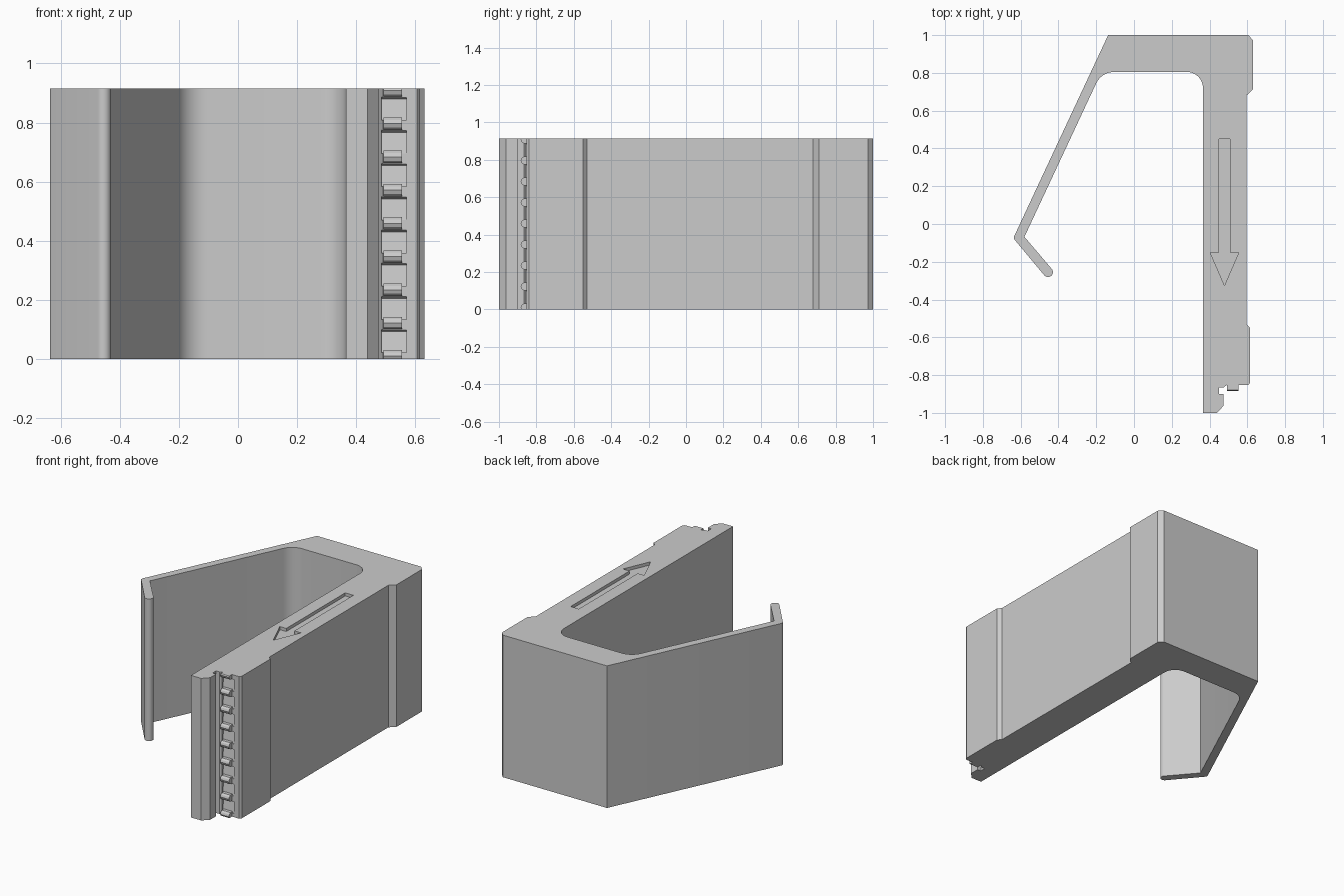
import bpy
import bmesh
import math
from mathutils import Vector

if "Cube" in bpy.data.objects:
    bpy.data.objects.remove(bpy.data.objects["Cube"], do_unlink=True)

HEIGHT = 0.915
PITCH = 0.1123

grey = bpy.data.materials.new("light grey plastic")
grey.use_nodes = True
grey.diffuse_color = (0.6, 0.6, 0.6, 1)
grey.node_tree.nodes["Principled BSDF"].inputs["Base Color"].default_value = (0.6, 0.6, 0.6, 1)


def prism(bm, points, offset):
    """Extrude a flat outline of 3D points along an offset."""
    face = bm.faces.new([bm.verts.new(p) for p in points])
    result = bmesh.ops.extrude_face_region(bm, geom=[face], use_keep_orig=True)
    moved = [v for v in result["geom"] if isinstance(v, bmesh.types.BMVert)]
    bmesh.ops.translate(bm, verts=moved, vec=offset)


def finish(bm, name):
    bmesh.ops.recalc_face_normals(bm, faces=bm.faces)
    mesh = bpy.data.meshes.new(name)
    bm.to_mesh(mesh)
    bm.free()
    mesh.materials.append(grey)
    obj = bpy.data.objects.new(name, mesh)
    bpy.context.collection.objects.link(obj)
    return obj


def fillet(before, corner, after, radius, steps=10):
    """Points of a circular arc that rounds one corner."""
    c = Vector(corner)
    u = (Vector(before) - c).normalized()
    w = (Vector(after) - c).normalized()
    half = u.angle(w) / 2
    center = c + (u + w).normalized() * radius / math.sin(half)
    start = c + u * radius / math.tan(half) - center
    end = c + w * radius / math.tan(half) - center
    total = start.angle(end)
    return [tuple(center + (start * math.sin((1 - i / steps) * total)
                            + end * math.sin(i / steps * total)) / math.sin(total))
            for i in range(steps + 1)]


# Clip outline: thick arm on the right, thin spring arm on the left
outline = [(-0.137, 1), (0.605, 1), (0.63, 0.973), (0.63, 0.712), (0.595, 0.68),
           (0.595, -0.53), (0.615, -0.55), (0.615, -0.84), (0.605, -0.853),
           (0.553, -0.853), (0.49, -0.853), (0.475, -0.865), (0.45, -0.865),
           (0.45, -0.9), (0.475, -0.9), (0.475, -0.962), (0.438, -1), (0.365, -1)]
inner_right, inner_left = (0.365, 0.805), (-0.172, 0.805)
elbow = (-0.58, -0.068)
outline += fillet((0.365, -1), inner_right, inner_left, 0.085)
outline += fillet(inner_right, inner_left, elbow, 0.105)
outline.append(elbow)
# Rounded tip of the hooked spring end
for i in range(13):
    a = math.radians(39.6 - 15 * i)
    outline.append((-0.455 + 0.026 * math.cos(a), -0.255 + 0.026 * math.sin(a)))
outline += fillet(outline[-1], (-0.639, -0.075), (-0.137, 1), 0.02, 5)

bm = bmesh.new()
prism(bm, [(x, y, 0) for x, y in outline], (0, 0, HEIGHT))
body = finish(bm, "clip_body")

# Cutters: arrow recess on top, sloped pockets in the rack
bm = bmesh.new()
arrow = [(0.449, 0.45), (0.507, 0.45), (0.507, -0.15), (0.555, -0.15),
         (0.479, -0.325), (0.403, -0.15), (0.449, -0.15)]
prism(bm, [(x, y, HEIGHT - 0.02) for x, y in arrow], (0, 0, 0.1))
arrow_cutter = finish(bm, "arrow_cutter")

bm = bmesh.new()
for i in range(8):
    z = i * PITCH
    side = [(-0.875, z + 0.022), (-0.848, z + 0.022), (-0.838, z + 0.093), (-0.875, z + 0.108)]
    prism(bm, [(0.485, y, h) for y, h in side], (0.085, 0, 0))
pocket_cutter = finish(bm, "pocket_cutter")

bpy.context.view_layer.objects.active = body
for cutter in (arrow_cutter, pocket_cutter):
    cutter.hide_render = True
    mod = body.modifiers.new("cut", "BOOLEAN")
    mod.operation = "DIFFERENCE"
    mod.solver = "EXACT"
    mod.object = cutter
    bpy.ops.object.modifier_apply(modifier=mod.name)
    bpy.data.objects.remove(cutter, do_unlink=True)

# Rounded rack teeth between the pockets
bm = bmesh.new()
for i in range(9):
    z = i * PITCH + 0.01
    side = [(-0.838, z - 0.021), (-0.868, z - 0.021), (-0.879, z - 0.013),
            (-0.884, z), (-0.879, z + 0.013), (-0.868, z + 0.021), (-0.838, z + 0.021)]
    side = [(y, min(max(h, 0), HEIGHT)) for y, h in side]
    prism(bm, [(0.492, y, h) for y, h in side], (0.062, 0, 0))
bmesh.ops.remove_doubles(bm, verts=bm.verts, dist=0.0001)
teeth = finish(bm, "rack_teeth")

bpy.ops.object.select_all(action="DESELECT")
for obj in (body, teeth):
    obj.select_set(True)
bpy.context.view_layer.objects.active = body
bpy.ops.object.shade_smooth_by_angle(angle=math.radians(25))
